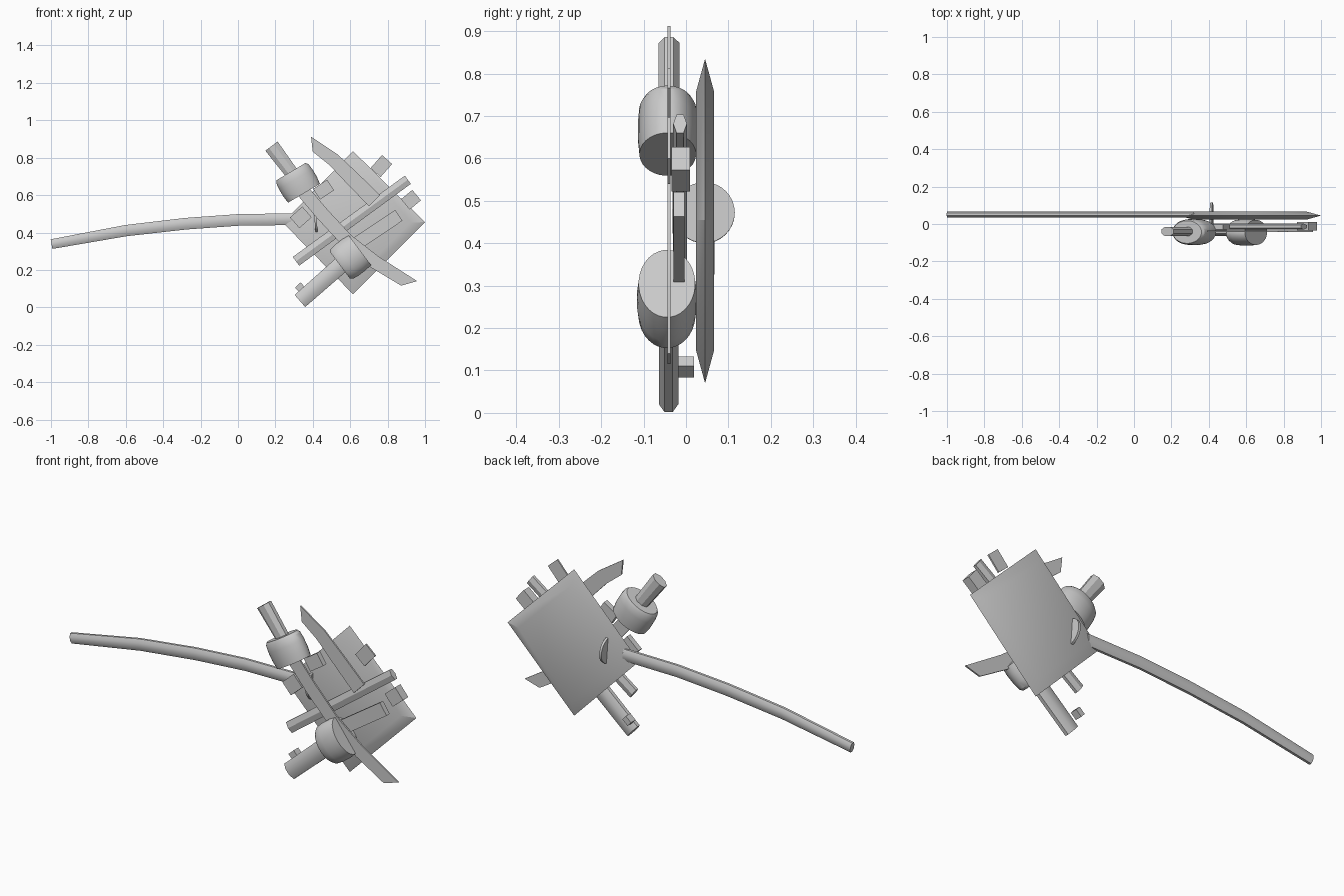
import bpy, bmesh, math
from mathutils import Vector

if "Cube" in bpy.data.objects:
    bpy.data.objects.remove(bpy.data.objects["Cube"])


def loft(name, stations, y, half_t, sides=4, skew=0.0):
    """Sweep a flattened polygon along (x, z, half_width) stations lying in the XZ plane."""
    bm = bmesh.new()
    pts = [Vector((s[0], 0, s[1])) for s in stations]
    grow = 1 / math.cos(math.pi / sides)
    rings = []
    for i, (p, s) in enumerate(zip(pts, stations)):
        t = (pts[min(i + 1, len(pts) - 1)] - pts[max(i - 1, 0)]).normalized()
        n = Vector((-t.z, 0, t.x))
        # optional fourth value scales the thickness of the section
        th = half_t * (s[3] if len(s) > 3 else 1)
        ring = []
        for k in range(sides):
            a = 2 * math.pi * (k + 0.5) / sides
            w = math.cos(a) * grow * s[2]
            co = p + n * w + Vector((0, y + math.sin(a) * grow * th, 0))
            if i == len(pts) - 1:
                co += t * w * skew
            ring.append(bm.verts.new(co))
        rings.append(ring)
    for a, b in zip(rings, rings[1:]):
        for k in range(sides):
            j = (k + 1) % sides
            bm.faces.new((a[k], a[j], b[j], b[k]))
    bm.faces.new(rings[0])
    bm.faces.new(rings[-1])
    return finish(name, bm)


def finish(name, bm):
    bmesh.ops.recalc_face_normals(bm, faces=bm.faces)
    me = bpy.data.meshes.new(name)
    bm.to_mesh(me)
    bm.free()
    ob = bpy.data.objects.new(name, me)
    bpy.context.collection.objects.link(ob)
    bpy.context.view_layer.objects.active = ob
    for o in bpy.context.selected_objects:
        o.select_set(False)
    ob.select_set(True)
    bpy.ops.object.shade_smooth_by_angle(angle=math.radians(30))
    return ob


# Diamond back panel with a knife-edged rim
bm = bmesh.new()
cx, cz = 0.62, 0.453
corners = [(1.0, 0.455), (0.615, 0.835), (0.24, 0.453), (0.615, 0.07)]
rings = []
for y, f in ((0.024, 0.8), (0.045, 1.0), (0.066, 0.8)):
    rings.append([bm.verts.new((cx + (x - cx) * f, y, cz + (z - cz) * f)) for x, z in corners])
for a, b in zip(rings, rings[1:]):
    for k in range(4):
        bm.faces.new((a[k], a[(k + 1) % 4], b[(k + 1) % 4], b[k]))
bm.faces.new(rings[0])
bm.faces.new(rings[-1])
finish("back_panel", bm)

# Long bowed pole
loft("pole", [(-0.997, 0.338, 0.026), (-0.6, 0.41, 0.03), (-0.28, 0.447, 0.031),
              (0.01, 0.468, 0.031), (0.32, 0.471, 0.031)], 0.051, 0.016, 8)

# Round disc standing through the panel
loft_disc = bmesh.new()
bmesh.ops.create_cone(loft_disc, cap_ends=True, segments=32, radius1=0.072, radius2=0.072, depth=0.012)
disc = finish("disc", loft_disc)
disc.rotation_euler = (0, math.radians(86), 0)
disc.location = (0.415, 0.043, 0.472)

# Flattened grips and barrel-shaped guards
loft("upper_grip", [(0.179, 0.862, 0.041), (0.30, 0.70, 0.035)], -0.04, 0.025, 8)
loft("lower_grip", [(0.331, 0.034, 0.043), (0.56, 0.235, 0.045)], -0.041, 0.023, 8)


def guard(name, a, b, y):
    profile = [(0, 0.86), (0.1, 0.96), (0.35, 1), (0.7, 1), (1, 0.95)]
    loft(name, [(a[0] + (b[0] - a[0]) * t, a[1] + (b[1] - a[1]) * t, 0.104 * s, s)
                for t, s in profile], y, 0.07, 32)


guard("upper_guard", (0.284, 0.726), (0.353, 0.61), -0.043)
guard("lower_guard", (0.545, 0.225), (0.652, 0.305), -0.045)

# Thin curved blades
loft("long_blade", [(0.34, 0.63, 0.036), (0.45, 0.50, 0.036), (0.58, 0.36, 0.036),
                    (0.73, 0.243, 0.036), (0.915, 0.128, 0.033)], -0.04, 0.004, 4, 0.9)
loft("upper_blade", [(0.73, 0.57, 0.042), (0.62, 0.68, 0.04), (0.51, 0.79, 0.036),
                     (0.395, 0.872, 0.03)], -0.04, 0.004, 4, -0.9)

# Long cross bar and the flat block below it
loft("cross_bar", [(0.31, 0.246, 0.029), (0.908, 0.682, 0.027)], -0.014, 0.014, 6)
loft("flat_block", [(0.60, 0.318, 0.035), (0.86, 0.492, 0.035)], -0.016, 0.013)

# Small loose blocks: ends of the centre line, half width, y, half thickness
blocks = [((0.735, 0.72), (0.797, 0.79), 0.036, -0.04, 0.004),
          ((0.895, 0.55), (0.955, 0.60), 0.036, -0.012, 0.022),
          ((0.42, 0.605), (0.495, 0.654), 0.034, -0.016, 0.014),
          ((0.303, 0.452), (0.369, 0.51), 0.038, -0.018, 0.014),
          ((0.315, 0.095), (0.345, 0.122), 0.015, 0.0, 0.019)]
for i, (a, b, w, y, t) in enumerate(blocks):
    loft(f"small_block_{i + 1}", [(*a, w), (*b, w)], y, t)
